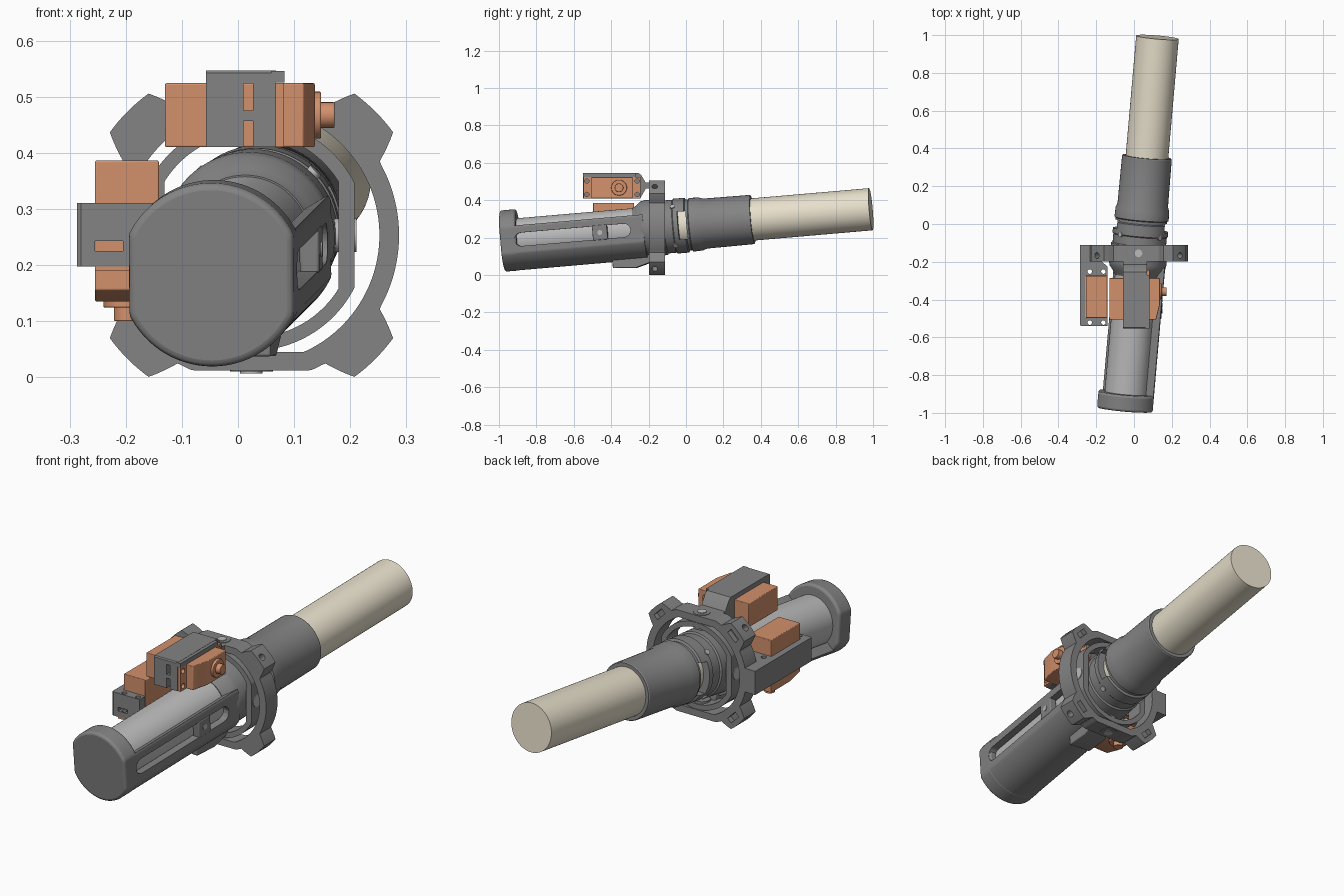
import bpy, bmesh, math
from math import sin, cos, pi, radians
from mathutils import Matrix, Vector

if "Cube" in bpy.data.objects:
    bpy.data.objects.remove(bpy.data.objects["Cube"])

def material(name, rgb):
    m = bpy.data.materials.new(name)
    m.diffuse_color = (*rgb, 1)
    m.use_nodes = True
    m.node_tree.nodes["Principled BSDF"].inputs["Base Color"].default_value = m.diffuse_color
    return m

GREY = material("dark_grey", (0.23, 0.23, 0.23))
LIGHT = material("light_grey", (0.5, 0.5, 0.5))
CREAM = material("cream", (0.8, 0.74, 0.6))
ORANGE = material("orange", (0.65, 0.28, 0.15))

I = Matrix.Identity(4)
C = Vector((0.024, -0.155, 0.253))              # gimbal pivot
RING = Matrix.Translation(C)
AXIS = RING @ Matrix.Rotation(-0.0873, 4, 'Z') @ Matrix.Rotation(0.086, 4, 'X')

def finish(bm, name, mat, M, bevel=0):
    bmesh.ops.recalc_face_normals(bm, faces=bm.faces[:])
    bm.transform(M)
    me = bpy.data.meshes.new(name)
    bm.to_mesh(me)
    bm.free()
    ob = bpy.data.objects.new(name, me)
    bpy.context.collection.objects.link(ob)
    me.materials.append(mat)
    if bevel:
        b = ob.modifiers.new("bevel", 'BEVEL')
        b.width, b.segments, b.limit_method, b.angle_limit = bevel, 3, 'ANGLE', radians(50)
    return ob

def prism(name, pts, axis, lo, hi, mat=GREY, M=I, bevel=0):
    """Extrude a 2D outline along x, y or z."""
    put = {'x': lambda a, b, t: (t, a, b), 'y': lambda a, b, t: (a, t, b),
           'z': lambda a, b, t: (a, b, t)}[axis]
    bm = bmesh.new()
    lower, upper = ([bm.verts.new(put(a, b, t)) for a, b in pts] for t in (lo, hi))
    bm.faces.new(lower)
    bm.faces.new(upper)
    n = len(pts)
    for i in range(n):
        j = (i + 1) % n
        bm.faces.new((lower[i], lower[j], upper[j], upper[i]))
    return finish(bm, name, mat, M, bevel)

def rect(a0, a1, b0, b1):
    return [(a0, b0), (a1, b0), (a1, b1), (a0, b1)]

def disc(a, b, r, n=32):
    return [(a + r * cos(2 * pi * i / n), b + r * sin(2 * pi * i / n)) for i in range(n)]

def stadium(a0, a1, b, r):
    ends = [(a1 - r, -pi / 2), (a0 + r, pi / 2)]
    return [(c + r * cos(s + k * pi / 8), b + r * sin(s + k * pi / 8)) for c, s in ends for k in range(9)]

def clipped(r, cx=9, cz=9):
    """Circle radius with flat sides at x = +-cx and z = +-cz."""
    return lambda t: min(r, cx / max(abs(cos(t)), 1e-6), cz / max(abs(sin(t)), 1e-6))

def band(name, outer, inner, y0, y1, M, start=0, end=360, n=240, bevel=0):
    """Ring (or open arc) along y with an outer and inner radius function."""
    full = end - start == 360
    bm = bmesh.new()
    rows = []
    for i in range(n if full else n + 1):
        t = radians(start + (end - start) * i / n)
        rows.append([bm.verts.new((f(t) * cos(t), y, f(t) * sin(t)))
                     for f, y in ((outer, y0), (outer, y1), (inner, y1), (inner, y0))])
    for i in range(n):
        a, b = rows[i], rows[(i + 1) % len(rows)]
        for k in range(4):
            m = (k + 1) % 4
            bm.faces.new((a[k], a[m], b[m], b[k]))
    if not full:
        bm.faces.new(rows[0])
        bm.faces.new(rows[-1])
    return finish(bm, name, GREY, M, bevel)

def lathe(name, prof, M, n=64):
    """Spin a closed (y, radius) outline round the y axis."""
    bm = bmesh.new()
    rows = [[bm.verts.new((r * cos(2 * pi * i / n), y, r * sin(2 * pi * i / n))) for y, r in prof]
            for i in range(n)]
    for i in range(n):
        a, b = rows[i], rows[(i + 1) % n]
        for k in range(len(prof)):
            m = (k + 1) % len(prof)
            bm.faces.new((a[k], a[m], b[m], b[k]))
    return finish(bm, name, GREY, M)

def cut(ob, cutters):
    bpy.context.view_layer.objects.active = ob
    for c in cutters:
        mod = ob.modifiers.new("cut", 'BOOLEAN')
        mod.operation, mod.solver, mod.object = 'DIFFERENCE', 'EXACT', c
        bpy.ops.object.modifier_apply(modifier=mod.name)
        bpy.data.objects.remove(c)

# Tubes along the tilted axis
prism("rear_tube", disc(0, 0, 0.113, 64), 'y', 0.06, 1.152, CREAM, AXIS)
prism("inner_cylinder", disc(0, 0, 0.115, 64), 'y', -0.78, 0.0, LIGHT, AXIS)

# Stepped sleeve and collar, with side windows
sleeve = lathe("sleeve", [(0.515, 0.112), (0.515, 0.129), (0.51, 0.132), (0.26, 0.134), (0.235, 0.142),
                          (0.185, 0.144), (0.18, 0.137), (0.165, 0.137), (0.16, 0.147), (0.10, 0.147),
                          (0.095, 0.142), (0.05, 0.142), (0.045, 0.15), (-0.05, 0.153), (-0.075, 0.148),
                          (-0.1, 0.128), (-0.12, 0.118), (-0.12, 0.112)], AXIS)
cut(sleeve, [prism("window", rect(0.125, 0.17, -0.075, 0.075), 'x', -0.3, 0.3, M=AXIS)])
for a in (0, pi / 2, pi, -pi / 2):
    prism("collar_screw", disc(0, 0.1, 0.013, 16), 'z', 0.14, 0.152, LIGHT,
          AXIS @ Matrix.Rotation(a + pi / 4, 4, 'Y'))

# Front cap and open housing shell with long side slot
prism("front_cap", [(clipped(0.164, 0.1475)(2 * pi * i / 120) * cos(2 * pi * i / 120),
                     clipped(0.164, 0.1475)(2 * pi * i / 120) * sin(2 * pi * i / 120)) for i in range(120)],
      'y', -0.832, -0.745, M=AXIS, bevel=0.012)
shell = band("housing_shell", clipped(0.163, 0.1475), lambda t: 0.118, -0.76, -0.06, AXIS, -140, 28, 84)
cut(shell, [prism("slot", stadium(-0.785 + 0.03, -0.13, 0.0, 0.036), 'x', 0.05, 0.3, M=AXIS)])
clip = prism("slot_clip", rect(-0.335, -0.255, -0.04, 0.04), 'x', 0.115, 0.15, M=AXIS, bevel=0.005)
prism("clip_screw", disc(-0.295, 0, 0.013, 16), 'x', 0.145, 0.153, LIGHT, AXIS)
prism("underside_lever", [(-0.25, -0.14), (-0.25, -0.195), (-0.13, -0.205), (-0.04, -0.18), (-0.04, -0.14)],
      'x', -0.055, 0.055, M=AXIS, bevel=0.004)

# Middle gimbal ring and pivot pins
band("middle_ring", clipped(0.206, 0.184), clipped(0.182, 0.155), -0.042, 0.042, RING)
for s in (-1, 1):
    prism("side_pin", disc(0, 0, 0.03), 'x', *sorted((s * 0.135, s * 0.187)), LIGHT, RING)
    prism("upright_pin", disc(0, 0, 0.038), 'z', *sorted((s * 0.17, s * 0.243)), GREY, RING)
    prism("upright_screw", disc(0, 0, 0.02), 'z', *sorted((s * 0.23, s * 0.246)), LIGHT, RING)

# Outer ring with four lugs
def ring_outer(t):
    d = abs(math.degrees(t) % 90 - 45)
    if d <= 15.01:
        return 0.264 + 0.048 * min(1, (15.01 - d) / 6)
    return clipped(0.263, cz=0.241)(t)

outer = band("outer_ring", ring_outer, clipped(0.228, cz=0.208), -0.043, 0.043, RING)
holes = []
for k in range(4):
    R = RING @ Matrix.Rotation(pi / 4 + k * pi / 2, 4, 'Y')
    holes.append(prism("lug_hole", disc(0, -0.012, 0.016, 20), 'z', 0.2, 0.35, M=R))
    holes.append(prism("lug_slot", rect(-0.028, 0.028, 0.262, 0.288), 'y', 0.018, 0.08, M=R))
cut(outer, holes)

# Servos: shaft along local +z, tip at the origin
def servo(side, M, height):
    body = prism(side + "_servo_body", [(-0.11, -height), (0.11, -height), (0.11, -0.035), (-0.03, -0.035),
                                        (-0.11, -0.055)], 'x', -0.057, 0.057, ORANGE, M, 0.003)
    flange = prism(side + "_servo_flange", rect(-0.057, 0.057, -0.153, 0.153), 'z', -0.104, -0.09, ORANGE, M)
    cut(flange, [prism("hole", disc(x, y, 0.012, 16), 'z', -0.2, 0, M=M)
                 for x in (-0.036, 0.036) for y in (-0.135, 0.135)])
    prism(side + "_servo_boss", disc(0, 0.038, 0.042), 'z', -0.04, -0.024, ORANGE, M, 0.003)
    prism(side + "_servo_shaft", disc(0, 0.038, 0.023), 'z', -0.03, 0, ORANGE, M, 0.002)

servo("left", Matrix.Translation((-0.198, -0.387, 0.1)) @ Matrix.Rotation(pi, 4, 'Y'), 0.286)
servo("top", Matrix.Translation((0.172, -0.396, 0.467)) @ Matrix.Rotation(pi / 2, 4, 'Y'), 0.302)

# Left servo bracket, U-shaped from above
left = prism("left_bracket", [(-0.287, -0.535), (-0.28, -0.54), (-0.141, -0.54), (-0.141, -0.498),
                              (-0.257, -0.498), (-0.257, -0.276), (-0.141, -0.276), (-0.141, -0.225),
                              (-0.17, -0.2), (-0.215, -0.19), (-0.215, -0.112), (-0.287, -0.112)],
             'z', 0.197, 0.31)
cut(left, [prism("hole", disc(x, y, 0.012, 16), 'z', 0.1, 0.4) for x in (-0.234, -0.162) for y in (-0.522, -0.252)]
    + [prism("slot", rect(-0.255, -0.205, 0.225, 0.243), 'y', -0.6, -0.49)])

# Top servo bracket, U-shaped from the side
top = prism("top_bracket", [(-0.552, 0.41), (-0.552, 0.542), (-0.547, 0.547), (-0.255, 0.547), (-0.24, 0.535),
                            (-0.215, 0.494), (-0.15, 0.494), (-0.15, 0.466), (-0.215, 0.462), (-0.245, 0.41),
                            (-0.284, 0.41), (-0.284, 0.525), (-0.508, 0.525), (-0.508, 0.41)],
            'x', -0.057, 0.068)
cut(top, [prism("slot", rect(0.01, 0.027, z, z + 0.048), 'y', -0.6, -0.5) for z in (0.409, 0.475)])
prism("top_bracket_lip", rect(-0.552, -0.27, 0.525, 0.546), 'x', 0.06, 0.083)

# Smooth shading with sharp edges kept
bpy.ops.object.select_all(action='SELECT')
bpy.ops.object.shade_smooth_by_angle(angle=radians(30))
